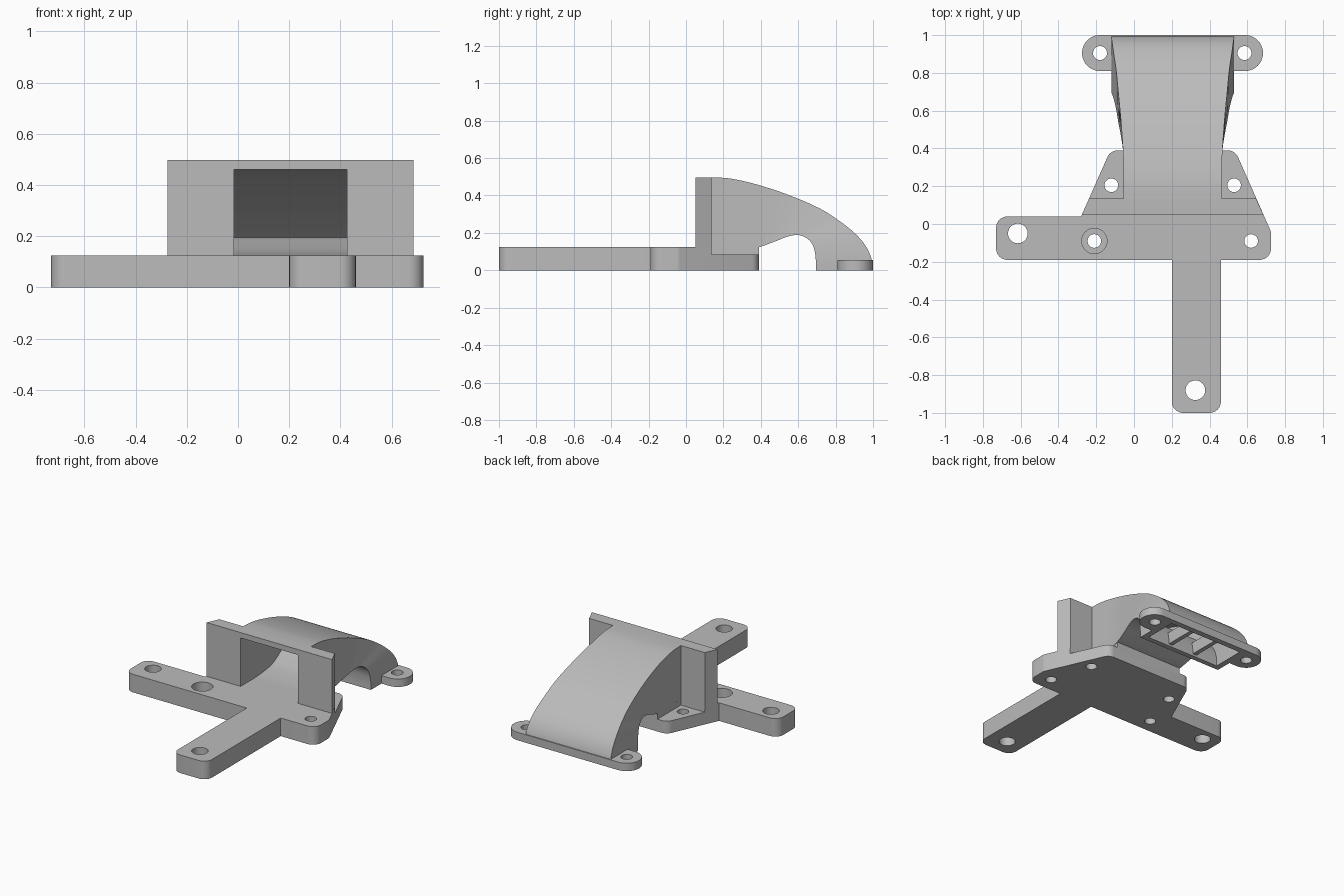
import bpy, bmesh, math
from mathutils import Vector

if "Cube" in bpy.data.objects:
    bpy.data.objects.remove(bpy.data.objects["Cube"])

grey = bpy.data.materials.new("plain_grey")
grey.use_nodes = True
grey.diffuse_color = (0.5, 0.5, 0.5, 1)
grey.node_tree.nodes["Principled BSDF"].inputs["Base Color"].default_value = grey.diffuse_color

MID = 0.205          # centre line of the duct
WALL_BACK = 0.135    # rear face of the upright wall


def finish(name, bm):
    bmesh.ops.recalc_face_normals(bm, faces=bm.faces)
    mesh = bpy.data.meshes.new(name)
    bm.to_mesh(mesh)
    bm.free()
    mesh.materials.append(grey)
    obj = bpy.data.objects.new(name, mesh)
    bpy.context.collection.objects.link(obj)
    return obj


def select(obj):
    bpy.ops.object.select_all(action='DESELECT')
    obj.select_set(True)
    bpy.context.view_layer.objects.active = obj


def smooth(obj):
    select(obj)
    bpy.ops.object.shade_smooth_by_angle(angle=math.radians(30))


def rounded(corners, steps=8):
    """Outline from (x, y, radius) corners, with each corner filleted."""
    out = []
    for i, (x, y, r) in enumerate(corners):
        p = Vector((x, y))
        if r == 0:
            out.append(p)
            continue
        a = (Vector(corners[i - 1][:2]) - p).normalized()
        b = (Vector(corners[(i + 1) % len(corners)][:2]) - p).normalized()
        half = a.angle(b) / 2
        c = p + (a + b).normalized() * (r / math.sin(half))
        start = p + a * (r / math.tan(half)) - c
        end = p + b * (r / math.tan(half)) - c
        sweep = math.atan2(start.x * end.y - start.y * end.x, start.dot(end))
        for k in range(steps + 1):
            t = sweep * k / steps
            out.append(c + Vector((start.x * math.cos(t) - start.y * math.sin(t),
                                   start.x * math.sin(t) + start.y * math.cos(t))))
    return out


def prism(name, outline, z0, z1):
    bm = bmesh.new()
    face = bm.faces.new([bm.verts.new((p[0], p[1], z0)) for p in outline])
    top = bmesh.ops.extrude_face_region(bm, geom=[face])["geom"]
    bmesh.ops.translate(bm, vec=(0, 0, z1 - z0),
                        verts=[v for v in top if isinstance(v, bmesh.types.BMVert)])
    return finish(name, bm)


def box(name, x0, x1, y0, y1, z0, z1):
    return prism(name, [(x0, y0), (x1, y0), (x1, y1), (x0, y1)], z0, z1)


def drill(x, y, r, z0=-0.1, z1=0.3):
    n = 40
    return prism("drill", [(x + r * math.cos(k * math.tau / n), y + r * math.sin(k * math.tau / n))
                           for k in range(n)], z0, z1)


def cut(obj, cutters):
    for c in cutters:
        mod = obj.modifiers.new("cut", 'BOOLEAN')
        mod.operation = 'DIFFERENCE'
        mod.object = c
        select(obj)
        bpy.ops.object.modifier_apply(modifier=mod.name)
        bpy.data.objects.remove(c)


# Base plate with side arm, front tongue and tapered rear
base = prism("base_plate", rounded([
    (-0.73, -0.19, 0.06), (0.2, -0.19, 0), (0.2, -1, 0.06), (0.46, -1, 0.06),
    (0.46, -0.19, 0), (0.725, -0.19, 0.06), (0.725, -0.04, 0.04), (0.535, 0.39, 0.06),
    (-0.125, 0.39, 0.06), (-0.28, 0.04, 0), (-0.73, 0.04, 0.06)]), 0, 0.125)
cut(base, [
    box("left_step", MID + 0.26, 1, WALL_BACK, 0.6, 0.085, 0.3),
    box("right_step", -1, MID - 0.26, WALL_BACK, 0.6, 0.085, 0.3),
    drill(-0.615, -0.05, 0.052), drill(0.325, -0.88, 0.052),
    drill(0.62, -0.09, 0.036), drill(-0.21, -0.09, 0.036),
    drill(-0.21, -0.09, 0.067, 0.06),
    drill(-0.12, 0.205, 0.036), drill(0.53, 0.205, 0.036)])
smooth(base)

# Upright wall with a rectangular opening
wall = prism("upright_wall", [(-0.276, 0.05), (0.685, 0.05), (0.646, WALL_BACK),
                              (-0.238, WALL_BACK)], 0.1, 0.497)
cut(wall, [box("opening", -0.015, 0.425, -0.2, 0.4, 0.125, 0.46)])

# Curved duct: top y, z, underside y, z, half width, floor thickness
stations = [
    (0.135, 0.497, 0.135, 0.085, 0.26, 0.04),
    (0.24, 0.49, 0.25, 0.09, 0.26, 0.037),
    (0.385, 0.457, 0.385, 0.122, 0.263, 0.02),
    (0.556, 0.4, 0.47, 0.152, 0.275, 0.015),
    (0.716, 0.33, 0.55, 0.182, 0.29, 0.015),
    (0.82, 0.264, 0.61, 0.187, 0.3, 0.015),
    (0.9, 0.2, 0.66, 0.16, 0.312, 0.025),
    (0.957, 0.136, 0.685, 0.115, 0.32, 0.03),
    (0.99, 0.067, 0.694, 0.055, 0.325, 0.035),
    (1, 0, 0.695, 0, 0.325, 0.035)]


def spline(rows, steps=5):
    rows = [Vector(r) for r in rows]
    out = []
    for i in range(len(rows) - 1):
        a, b, c, d = rows[max(i - 1, 0)], rows[i], rows[i + 1], rows[min(i + 2, len(rows) - 1)]
        for k in range(steps):
            t = k / steps
            out.append(b + (c - a) * (t / 2) + (a * 2 - b * 5 + c * 4 - d) * (t * t / 2)
                       + (b * 3 - a - c * 3 + d) * (t ** 3 / 2))
    return out + [rows[-1]]


bm = bmesh.new()
rings = []
for oy, oz, iy, iz, w, floor in spline(stations):
    top, low = Vector((oy, oz)), Vector((iy, iz))
    d = (low - top).normalized()
    ring = []
    for t, l, h in ((top, low, w), (top + d * 0.037, low - d * floor, w - 0.04)):
        ring.append([bm.verts.new((MID + s * h, p.x, p.y))
                     for s, p in ((-1, t), (1, t), (1, l), (-1, l))])
    rings.append(ring)
for k in range(4):
    n = (k + 1) % 4
    for a, b in zip(rings, rings[1:]):
        for shell in (0, 1):
            bm.faces.new((a[shell][k], a[shell][n], b[shell][n], b[shell][k]))
    for e in (rings[0], rings[-1]):
        bm.faces.new((e[0][k], e[0][n], e[1][n], e[1][k]))
smooth(finish("curved_duct", bm))

# Outlet flange with two rounded ears
flange = prism("outlet_flange", rounded([
    (-0.275, 0.81, 0.0945), (0.683, 0.81, 0.0945), (0.683, 1, 0.0945), (-0.275, 1, 0.0945)],
    12), 0, 0.055)
cut(flange, [box("outlet", MID - 0.286, MID + 0.286, 0.6, 0.966, -0.1, 0.3),
             drill(-0.18, 0.905, 0.037), drill(0.585, 0.905, 0.037)])
smooth(flange)

# Rear edge of the flange between the ears
box("flange_rear_edge", MID - 0.3, MID + 0.3, 0.96, 1, 0, 0.055)

# Dividers inside the outlet
for side, s in (("left", 1), ("right", -1)):
    x = MID + s * 0.1
    box(side + "_outlet_divider", x - 0.015, x + 0.015, 0.71, 0.965, 0.015, 0.1)
